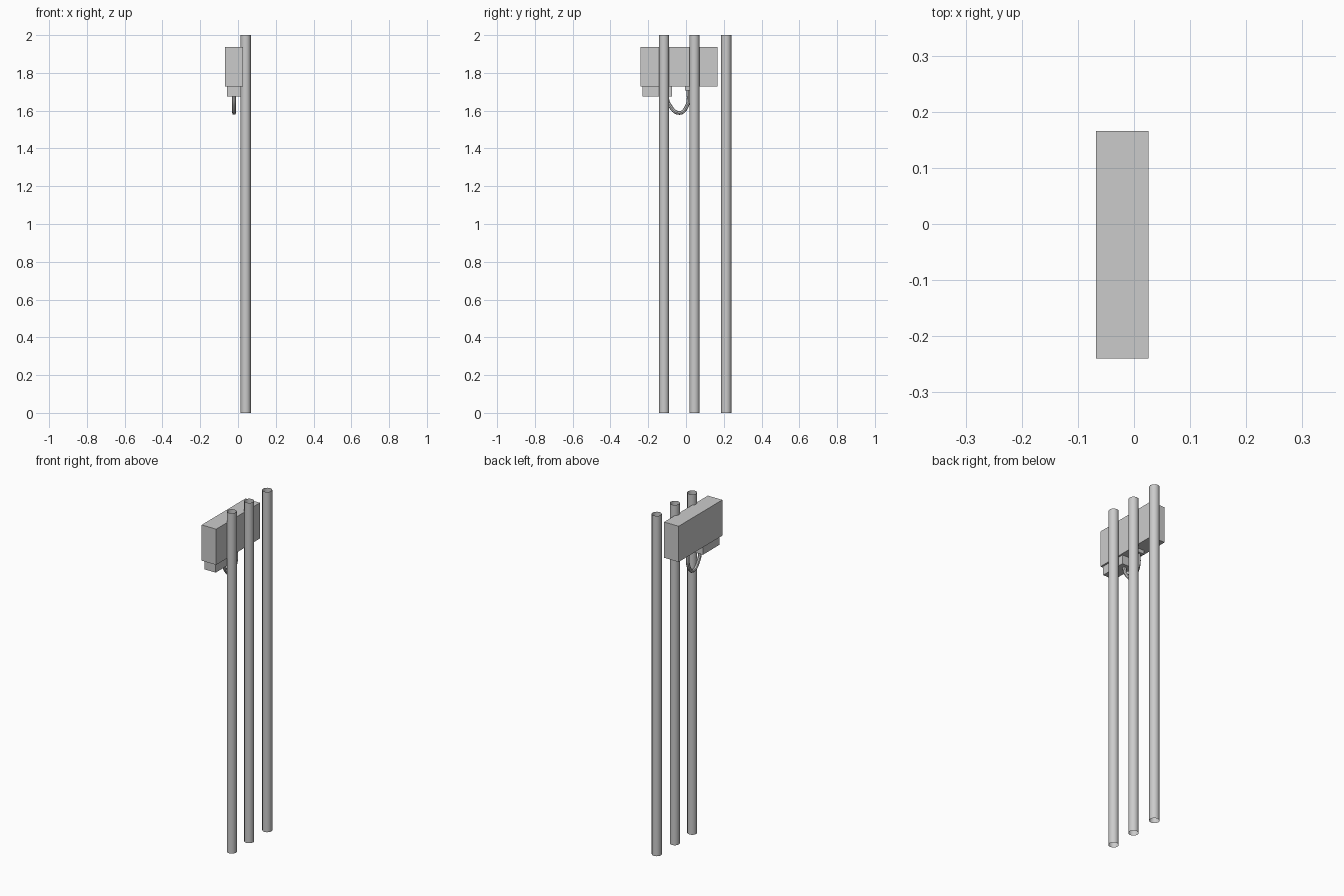
import bpy, math

if "Cube" in bpy.data.objects:
    bpy.data.objects.remove(bpy.data.objects["Cube"], do_unlink=True)

grey = bpy.data.materials.new("plain grey")
grey.use_nodes = True
grey.diffuse_color = (0.6, 0.6, 0.6, 1)
grey.node_tree.nodes["Principled BSDF"].inputs["Base Color"].default_value = (0.6, 0.6, 0.6, 1)


def finish(name, smooth=False):
    obj = bpy.context.object
    obj.name = name
    obj.data.materials.clear()
    obj.data.materials.append(grey)
    if smooth:
        bpy.ops.object.shade_smooth_by_angle(angle=math.radians(40))
    return obj


def box(name, low, high):
    centre = [(a + b) / 2 for a, b in zip(low, high)]
    bpy.ops.mesh.primitive_cube_add(size=1, location=centre)
    bpy.context.object.scale = [b - a for a, b in zip(low, high)]
    bpy.ops.object.transform_apply(location=False, rotation=False, scale=True)
    finish(name)


# Three open-ended pipes in a row
for name, y in (("front_pipe", -0.116), ("middle_pipe", 0.045), ("rear_pipe", 0.213)):
    bpy.ops.mesh.primitive_cylinder_add(vertices=12, radius=0.027, depth=2,
                                        end_fill_type='NOTHING', location=(0.041, y, 1))
    finish(name, smooth=True)

# Cabinet, lower housing and cable socket
box("cabinet", (-0.068, -0.24, 1.728), (0.026, 0.166, 1.938))
box("lower_housing", (-0.058, -0.23, 1.676), (0.016, -0.074, 1.728))
box("cable_socket", (-0.041, -0.005, 1.706), (-0.001, 0.033, 1.728))

# Hanging cable loop
points = [(-0.105, 1.685), (-0.088, 1.631), (-0.034, 1.588), (0.005, 1.625), (0.014, 1.715)]
curve = bpy.data.curves.new("cable", 'CURVE')
curve.dimensions = '3D'
curve.bevel_depth = 0.01
curve.bevel_resolution = 2
curve.resolution_u = 6
spline = curve.splines.new('BEZIER')
spline.bezier_points.add(len(points) - 1)
for p, (y, z) in zip(spline.bezier_points, points):
    p.co = (-0.021, y, z)
    p.handle_left_type = p.handle_right_type = 'AUTO'
cable = bpy.data.objects.new("cable", curve)
bpy.context.collection.objects.link(cable)
bpy.ops.object.select_all(action='DESELECT')
cable.select_set(True)
bpy.context.view_layer.objects.active = cable
bpy.ops.object.convert(target='MESH')
finish("cable", smooth=True)
